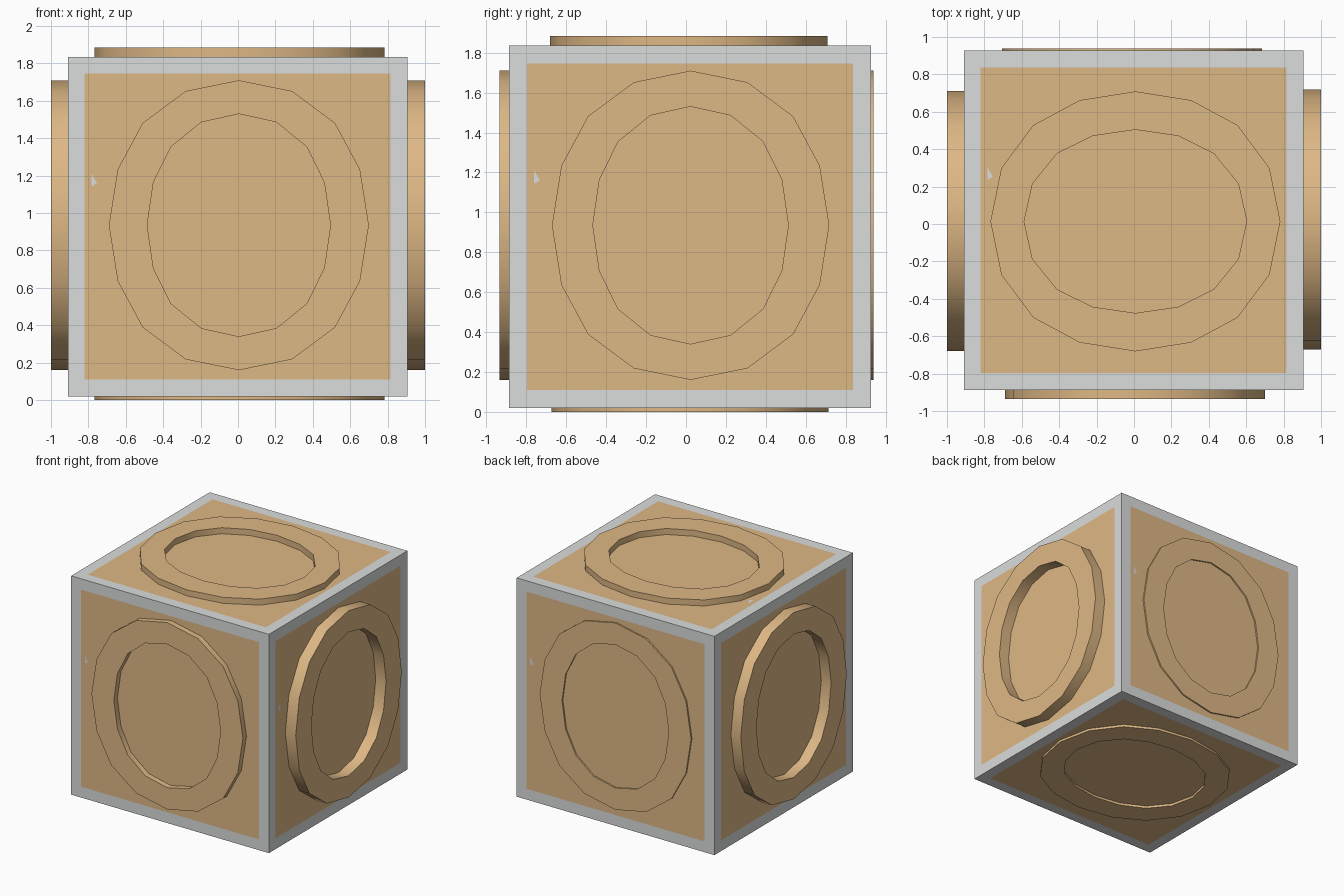
import bpy, bmesh, math
from mathutils import Vector

if "Cube" in bpy.data.objects:
    bpy.data.objects.remove(bpy.data.objects["Cube"])

def material(name, color):
    m = bpy.data.materials.new(name)
    m.diffuse_color = (*color, 1)
    m.use_nodes = True
    m.node_tree.nodes["Principled BSDF"].inputs["Base Color"].default_value = m.diffuse_color
    return m

GREY = material("light grey", (0.708, 0.722, 0.716))
TAN = material("tan wood", (0.730, 0.479, 0.235))

def finish(bm, name, mats):
    bmesh.ops.recalc_face_normals(bm, faces=bm.faces)
    me = bpy.data.meshes.new(name)
    bm.to_mesh(me)
    bm.free()
    for m in mats:
        me.materials.append(m)
    ob = bpy.data.objects.new(name, me)
    bpy.context.collection.objects.link(ob)
    return ob

# Box body: grey frame with a flush tan panel inset in each side
HALF = 0.9075
C = Vector((-0.0025, 0.02, 0.9275))
bm = bmesh.new()
bmesh.ops.create_cube(bm, size=2 * HALF)
bmesh.ops.translate(bm, verts=bm.verts, vec=C)
panels = list(bm.faces)
bmesh.ops.inset_individual(bm, faces=panels, thickness=0.127)
for f in panels:
    f.material_index = 1
finish(bm, "box_body", [GREY, TAN])

# Short-axis / long-axis factors for a quarter of the 16-sided oval
QUARTER = [(0, 1), (0.41, 0.925), (0.74, 0.705), (0.932, 0.385)]

def oval(short, long):
    pts = []
    for k in range(4):
        for i in range(4):
            s, l = QUARTER[i] if k % 2 == 0 else QUARTER[-i] if i else (1, 0)
            if k in (2, 3):
                s = -s
            if k in (1, 2):
                l = -l
            pts.append((s * short, l * long))
    return pts

def ring(name, center, short_axis, long_axis, normal, height):
    """Flat-topped oval ring standing on one side of the box."""
    bm = bmesh.new()
    loops = []
    for (s, l), h in (((0.695, 0.775), -0.03), ((0.695, 0.775), height),
                      ((0.49, 0.595), height), ((0.49, 0.595), -0.03)):
        loops.append([bm.verts.new(center + short_axis * a + long_axis * b + normal * h)
                      for a, b in oval(s, l)])
    for j in range(4):
        A, B = loops[j], loops[(j + 1) % 4]
        for i in range(16):
            n = (i + 1) % 16
            bm.faces.new((A[i], A[n], B[n], B[i]))
    for f in bm.faces:
        f.smooth = True
    ob = finish(bm, name, [TAN])
    ob.data.set_sharp_from_angle(angle=math.radians(40))

def notch(name, center, right, up, normal):
    """Tiny grey nick in the left edge of a panel."""
    bm = bmesh.new()
    vs = [bm.verts.new(center + right * a + up * b + normal * 0.001)
          for a, b in ((-0.782, 0.215), (-0.752, 0.232), (-0.782, 0.285))]
    bm.faces.new(vs)
    finish(bm, name, [GREY])

X, Y, Z = Vector((1, 0, 0)), Vector((0, 1, 0)), Vector((0, 0, 1))
# side, normal, right, up, ring long axis, ring height, ring centre shift
SIDES = [
    ("front", -Y, X, Z, Z, 0.047, X * 0.007),
    ("back", Y, -X, Z, Z, 0.012, X * -0.007),
    ("right", X, Y, Z, Z, 0.095, Y * 0.003),
    ("left", -X, -Y, Z, Z, 0.09, Y * -0.004),
    ("top", Z, X, Y, X, 0.05, X * 0.01 + Y * -0.006),
    ("bottom", -Z, X, -Y, X, 0.02, X * 0.01),
]
for side, n, right, up, long_axis, h, shift in SIDES:
    base = C + n * HALF
    short_axis = right if long_axis == Z else up
    rise = Z * 0.0075 if long_axis == Z else Vector()
    ring(side + "_ring", base + shift + rise, short_axis, long_axis, n, h)
    if side in ("front", "back", "right", "top"):
        notch(side + "_panel_nick", base, right, up, n)
